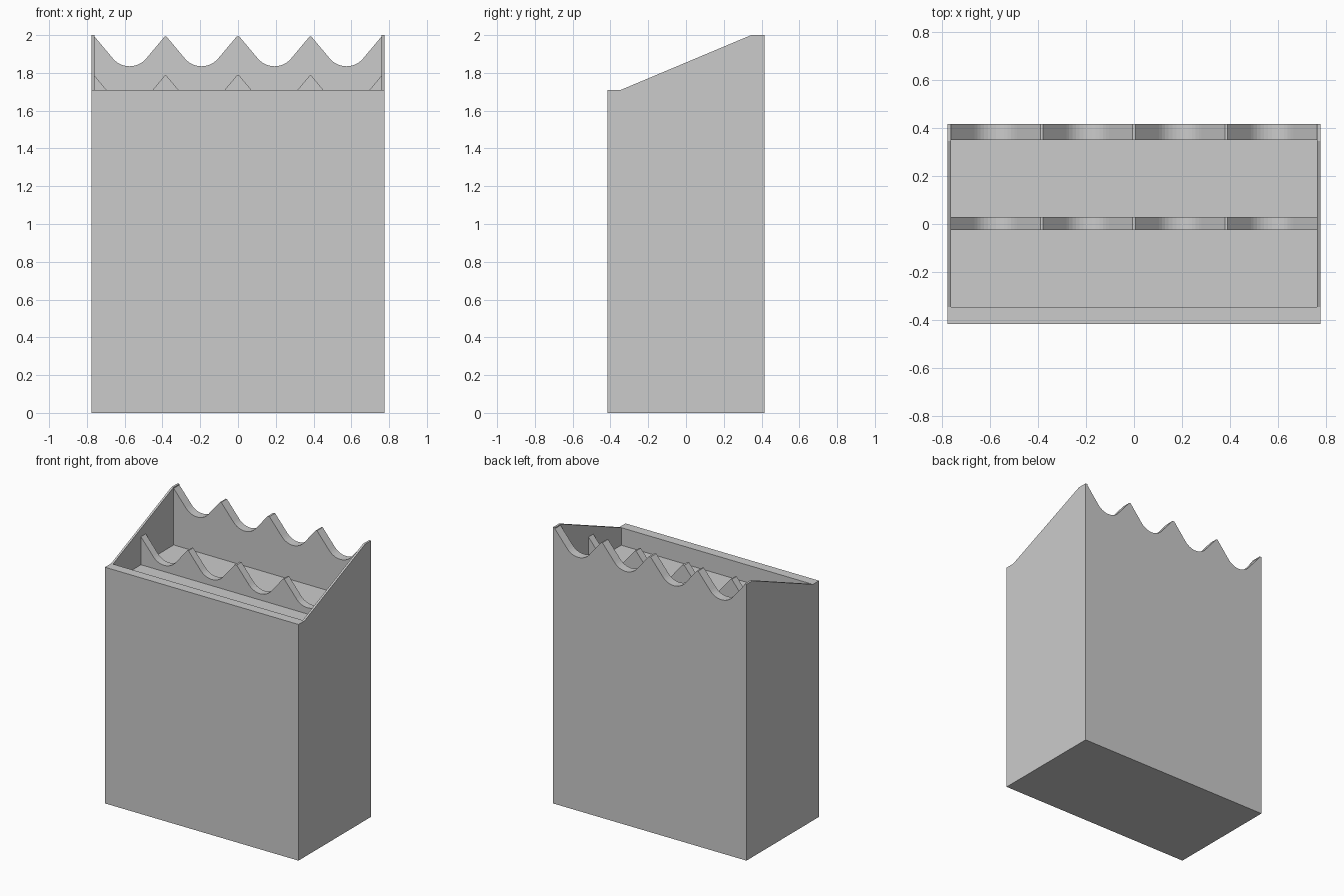
import bpy, bmesh
from math import sin, cos, tan, radians

if "Cube" in bpy.data.objects:
    bpy.data.objects.remove(bpy.data.objects["Cube"])


def prism(name, pts, axis, lo, hi):
    """Extrude a 2D profile: axis 'x' uses (y, z) points, axis 'y' uses (x, z)."""
    bm = bmesh.new()
    place = (lambda p, d: (d, p[0], p[1])) if axis == 'x' else (lambda p, d: (p[0], d, p[1]))
    a = [bm.verts.new(place(p, lo)) for p in pts]
    b = [bm.verts.new(place(p, hi)) for p in pts]
    bm.faces.new(a)
    bm.faces.new(b)
    n = len(pts)
    for i in range(n):
        bm.faces.new((a[i], a[(i + 1) % n], b[(i + 1) % n], b[i]))
    bmesh.ops.recalc_face_normals(bm, faces=bm.faces[:])
    me = bpy.data.meshes.new(name)
    bm.to_mesh(me)
    bm.free()
    ob = bpy.data.objects.new(name, me)
    bpy.context.collection.objects.link(ob)
    return ob


def boolean(target, tool, op):
    mod = target.modifiers.new(tool.name, 'BOOLEAN')
    mod.object, mod.operation, mod.solver = tool, op, 'EXACT'
    bpy.context.view_layer.objects.active = target
    bpy.ops.object.modifier_apply(modifier=mod.name)
    bpy.data.objects.remove(tool, do_unlink=True)


def scallops(valley):
    """Four rounded dips with straight-sided peaks, running from left to right."""
    half, r, top = 0.186, 0.115, radians(50)
    pts = []
    for c in (-0.574, -0.193, 0.193, 0.574):
        arc = [(c + r * sin(top * i / 6), valley + r * (1 - cos(top * i / 6)))
               for i in range(-6, 7)]
        tip = arc[-1][1] + (half - r * sin(top)) * tan(top)
        pts += [(c - half, tip)] + arc + [(c + half, tip)]
    return pts


# outer body with sloping sides
body = prism("holder_body", [(-0.415, 0), (0.415, 0), (0.415, 2), (0.345, 2),
                             (-0.345, 1.71), (-0.415, 1.71)], 'x', -0.775, 0.775)

# open tray in the top
tray = prism("tray_cutter", [(-0.345, 1.583), (0.35, 1.583), (0.35, 2.2), (-0.345, 2.2)],
             'x', -0.76, 0.76)
boolean(body, tray, 'DIFFERENCE')

# scalloped back wall
curve = scallops(1.835)
back = prism("back_cutter", curve + [(0.76, 2.2), (-0.76, 2.2)], 'y', 0.2, 0.5)
boolean(body, back, 'DIFFERENCE')

# scalloped middle divider, sunk slightly into floor and sides
curve = scallops(1.628)
curve = [(-0.767, curve[0][1])] + curve + [(0.767, curve[-1][1])]
divider = prism("divider", curve + [(0.767, 1.56), (-0.767, 1.56)], 'y', -0.025, 0.03)
boolean(body, divider, 'UNION')
